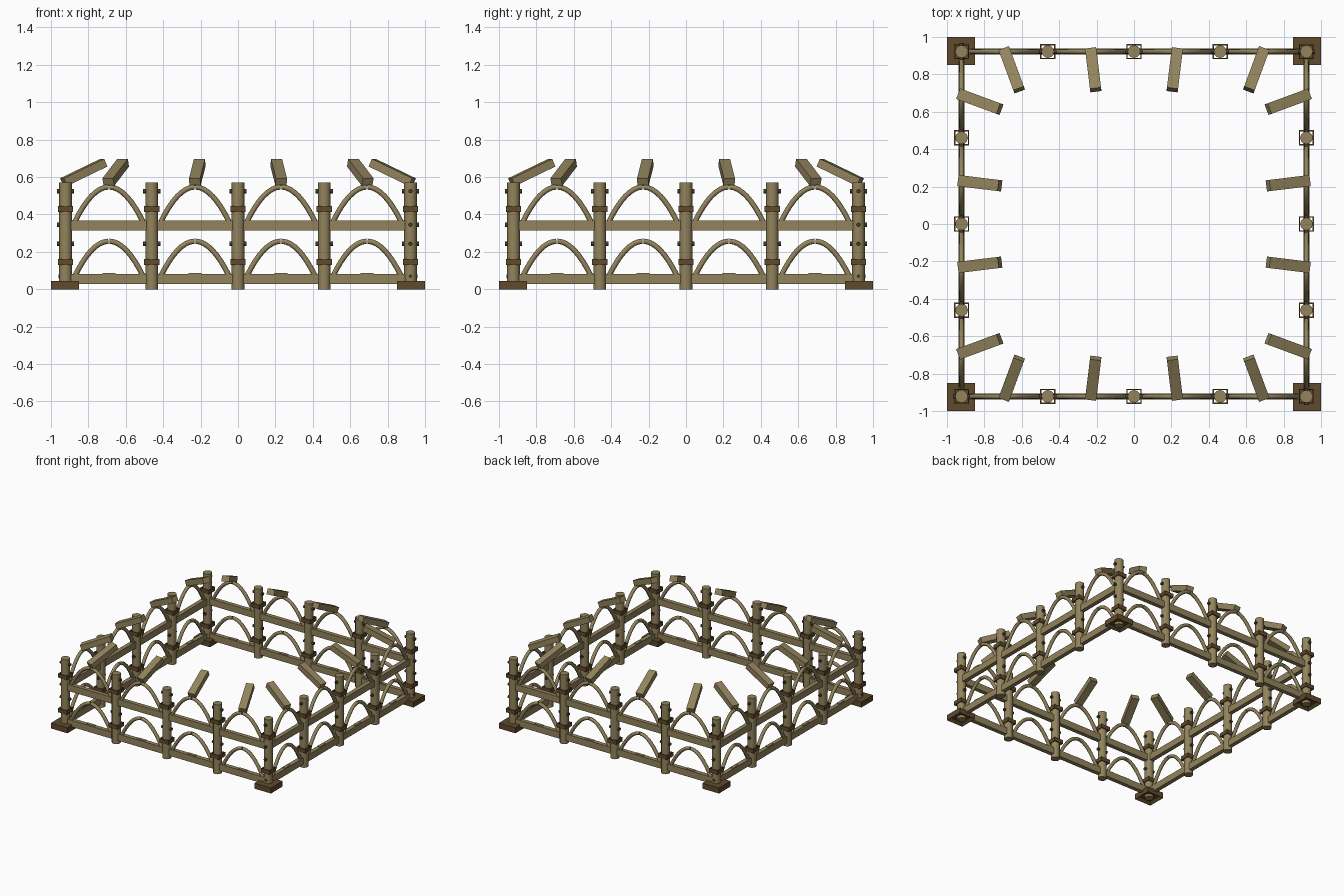
import bpy, bmesh, math
from mathutils import Matrix, Vector

if "Cube" in bpy.data.objects:
    bpy.data.objects.remove(bpy.data.objects["Cube"])


def material(name, rgb):
    m = bpy.data.materials.new(name)
    m.diffuse_color = (*rgb, 1)
    m.use_nodes = True
    m.node_tree.nodes["Principled BSDF"].inputs["Base Color"].default_value = m.diffuse_color
    return m


WOOD = material("olive wood", (0.29, 0.23, 0.108))
BROWN = material("dark brown wood", (0.115, 0.067, 0.025))
PEG = material("dark peg", (0.06, 0.042, 0.022))
EDGE = 0.922                       # distance of each wall from the centre
BAYS = (-0.69, -0.23, 0.23, 0.69)  # bay centres


def add(name, bm, mat, turn, smooth=False):
    """Finish a part, turned to one of the four walls."""
    bmesh.ops.recalc_face_normals(bm, faces=bm.faces)
    mesh = bpy.data.meshes.new(name)
    bm.to_mesh(mesh)
    bm.free()
    mesh.materials.append(mat)
    ob = bpy.data.objects.new(name, mesh)
    ob.matrix_world = Matrix.Rotation(turn, 4, 'Z')
    bpy.context.collection.objects.link(ob)
    if smooth:
        for p in mesh.polygons:
            p.use_smooth = len(p.vertices) == 4
    return ob


def box(bm, centre, size, rot=None):
    m = Matrix.Translation(centre)
    if rot:
        m = m @ rot
    m = m @ Matrix.Diagonal((*size, 1))
    return bmesh.ops.create_cube(bm, size=1, matrix=m)["verts"]


def cylinder(bm, a, b, r, sides):
    a, b = Vector(a), Vector(b)
    rot = (b - a).to_track_quat('Z', 'Y').to_matrix().to_4x4()
    bmesh.ops.create_cone(bm, cap_ends=True, segments=sides, radius1=r, radius2=r,
                          depth=(b - a).length, matrix=Matrix.Translation((a + b) / 2) @ rot)


def arch_half(bm, cx, base, height, sign):
    """Sweep an eight sided tube along half of a parabola."""
    rings, half, r, n = [], 0.185, 0.014, 8
    for i in range(9):
        t = sign * (1 - 0.982 * i / 8)
        p = Vector((cx + half * t, -EDGE, base + height * (1 - t * t)))
        d = Vector((half, 0, -2 * height * t)).normalized()
        up = Vector((-d.z, 0, d.x))
        rings.append([bm.verts.new(p + r * (math.cos(a) * up + math.sin(a) * Vector((0, 1, 0))))
                      for a in (math.tau * k / n for k in range(n))])
    for a, b in zip(rings, rings[1:]):
        for k in range(n):
            bm.faces.new((a[k], a[(k + 1) % n], b[(k + 1) % n], b[k]))
    bm.faces.new(rings[0])
    bm.faces.new(rings[-1])


for side in range(4):
    turn = side * math.pi / 2

    # Horizontal rails
    bm = bmesh.new()
    for z in (0.055, 0.342):
        box(bm, (0, -EDGE, z), (2 * EDGE, 0.034, 0.054))
    add("rails", bm, WOOD, turn)

    # Small blocks lying on the lower rail
    bm = bmesh.new()
    for x in BAYS:
        box(bm, (x, -EDGE, 0.083), (0.07, 0.026, 0.008))
    add("rail_blocks", bm, WOOD, turn)

    # Paired curved braces in two tiers
    bm = bmesh.new()
    for x in BAYS:
        for base, height in ((0.065, 0.192), (0.355, 0.192)):
            for sign in (-1, 1):
                arch_half(bm, x, base, height, sign)
    add("arches", bm, WOOD, turn, True)

    # Posts, the first of which is the corner
    posts, collars, pegs = bmesh.new(), bmesh.new(), bmesh.new()
    for i in range(4):
        x = -EDGE + 0.461 * i
        cylinder(posts, (x, -EDGE, 0), (x, -EDGE, 0.57), 0.034, 12)
        # Square straps, open between strap and post
        for z in (0.145, 0.43):
            for s in (-1, 1):
                box(collars, (x + s * 0.037, -EDGE, z), (0.007, 0.081, 0.032))
                box(collars, (x, -EDGE + s * 0.037, z), (0.067, 0.007, 0.032))
        # Pegs driven along the wall
        for z in (0.525, 0.345, 0.243) if i == 0 else (0.525, 0.243):
            cylinder(pegs, (x - 0.046, -EDGE, z), (x + 0.046, -EDGE, z), 0.012, 8)
    cylinder(pegs, (-EDGE - 0.037, -EDGE, 0.07), (-EDGE + 0.037, -EDGE, 0.07), 0.01, 8)
    add("posts", posts, WOOD, turn, True)
    add("post_straps", collars, BROWN, turn)
    add("pegs", pegs, PEG, turn, True)

    # Corner foot with a recessed underside
    bm = bmesh.new()
    box(bm, (-EDGE - 0.003, -EDGE - 0.003, 0.0225), (0.15, 0.15, 0.045))
    bm.faces.ensure_lookup_table()
    bottom = min(bm.faces, key=lambda f: f.calc_center_median().z)
    bmesh.ops.inset_region(bm, faces=[bottom], thickness=0.03)
    bmesh.ops.translate(bm, verts=bottom.verts, vec=(0, 0, 0.02))
    add("corner_foot", bm, BROWN, turn)

    # Tilted blocks leaning inward from the arch tops
    bm = bmesh.new()
    for x in BAYS:
        a = Vector((x * 1.005, -0.932, 0.573))
        b = Vector((x * 0.89, -0.717, 0.677))
        d = (b - a).normalized()
        across = d.cross(Vector((0, 0, 1))).normalized()
        rot = Matrix((across, d, across.cross(d))).transposed().to_4x4()
        box(bm, (a + b) / 2, (0.06, (b - a).length, 0.045), rot)
    add("leaning_blocks", bm, WOOD, turn)
